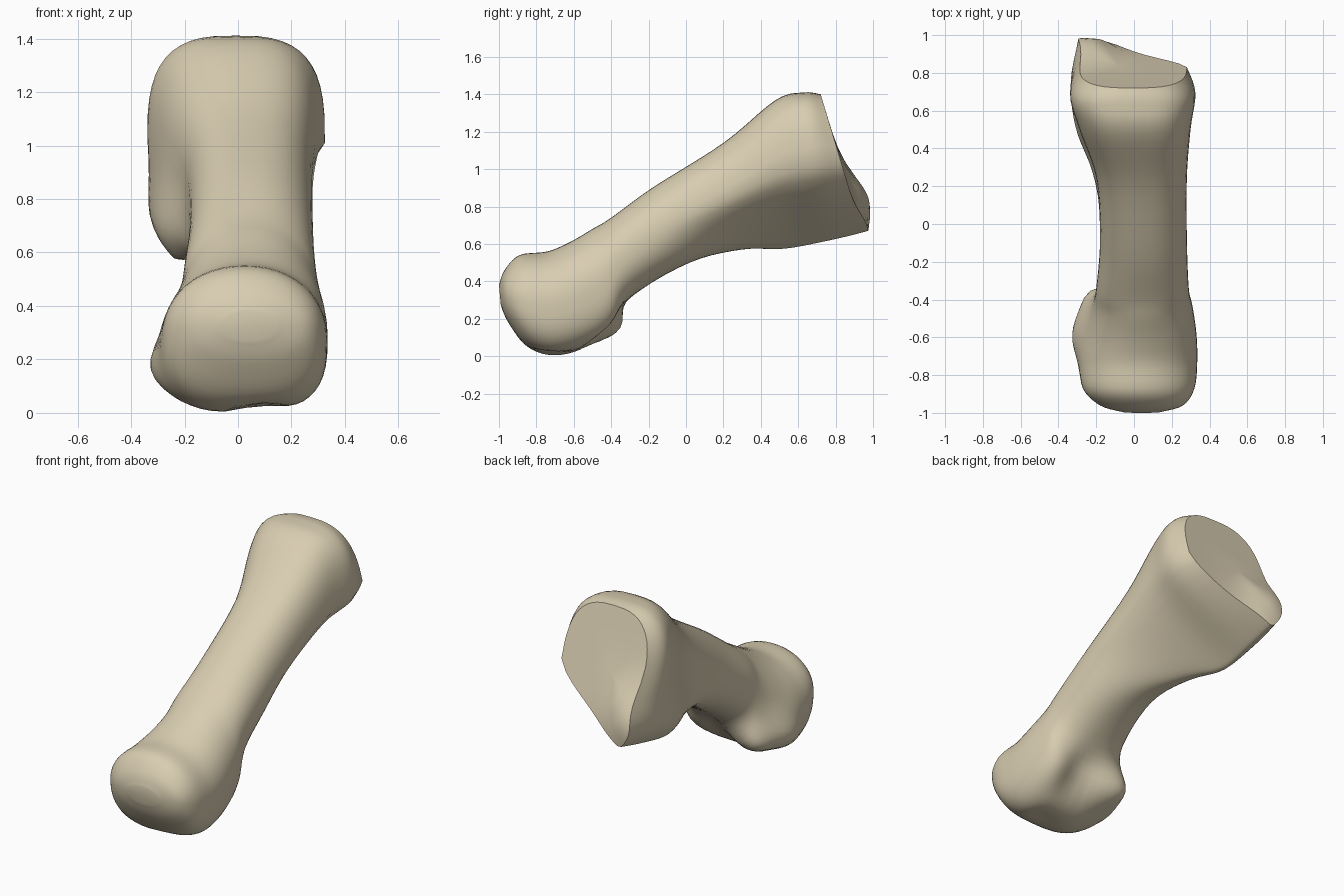
import bpy
import bmesh
import math
from mathutils import Vector

default_cube = bpy.data.objects.get("Cube")
if default_cube:
    bpy.data.objects.remove(default_cube, do_unlink=True)

SIDES = 48
STEPS = 5
KEEL_X = -0.26

# Sections from the rounded head to the wide base: top y, top z, bottom y,
# bottom z, min x, max x, keel amount, upper squareness, lower squareness
SECTIONS = [
    (-1.0, .38, -.99, .27, -.06, .14, 0, 1, .9),
    (-.97, .46, -.95, .18, -.18, .26, 0, 1, .85),
    (-.89, .54, -.85, .05, -.27, .32, 0, .95, .75),
    (-.74, .56, -.71, .0, -.28, .335, 0, .95, .7),
    (-.62, .61, -.53, .04, -.25, .33, 0, .95, .7),
    (-.50, .68, -.38, .12, -.22, .31, 0, .95, .75),
    (-.40, .74, -.28, .32, -.20, .29, 0, .9, .85),
    (-.18, .90, .02, .50, -.18, .28, .1, .9, .9),
    (.20, 1.14, .30, .57, -.20, .28, .6, .8, .9),
    (.48, 1.37, .53, .575, -.29, .30, 1, .7, .85),
    (.63, 1.41, .76, .62, -.34, .325, 1, .67, .85),
    (.72, 1.40, .94, .67, -.29, .28, 1, .7, .85),
]


def spline(a, b, c, d, t):
    """Smooth blend from b to c."""
    return b + .5 * t * (c - a + t * (2 * a - 5 * b + 4 * c - d + t * (3 * (b - c) + d - a)))


def power(value, exponent):
    return math.copysign(abs(value) ** exponent, value)


def section_points(section):
    """Rounded outline whose lower half draws in to a keel."""
    top_y, top_z, low_y, low_z, min_x, max_x, keel, upper, lower = section
    points = []
    for i in range(SIDES):
        angle = math.tau * i / SIDES
        across, up = math.cos(angle), math.sin(angle)
        square = upper if up > 0 else lower
        # The right flank is squarer where the keel grows
        boxy = square - .4 * keel if up < 0 and across < 0 else square
        u, v = power(across, boxy), power(up, square)
        x = (min_x + max_x) / 2 + u * (max_x - min_x) / 2
        drop = max(0, -v)
        x += (KEEL_X - x) * keel * .85 * drop ** 1.4
        x -= .055 * keel * max(0, -u) ** .5 * math.sin(math.pi * drop ** 2)
        blend = (1 - v) / 2
        points.append(Vector((x,
                              top_y + (low_y - top_y) * blend,
                              top_z + (low_z - top_z) * blend)))
    return points


def push(bm, centre, offset, radius):
    """Raise or sink a soft spot on the surface."""
    centre, offset = Vector(centre), Vector(offset)
    for vert in bm.verts:
        distance = (vert.co - centre).length / radius
        vert.co += offset * math.exp(-distance * distance)


# Smoothly interpolated sections
sections = []
last = len(SECTIONS) - 1
for i in range(last):
    controls = [SECTIONS[min(max(i + k, 0), last)] for k in (-1, 0, 1, 2)]
    for step in range(STEPS):
        sections.append([spline(*values, step / STEPS) for values in zip(*controls)])
sections.append(SECTIONS[last])
outlines = [section_points(s) for s in sections]

# Nearly flat joint face at the base
rim = outlines[-1]
middle = sum(rim, Vector()) / SIDES
for scale in (.94, .7, .4):
    outlines.append([middle + (p - middle) * scale for p in rim])

# Skin the outlines
bm = bmesh.new()
rings = [[bm.verts.new(p) for p in outline] for outline in outlines]
for near, far in zip(rings, rings[1:]):
    for i in range(SIDES):
        j = (i + 1) % SIDES
        bm.faces.new((near[i], near[j], far[j], far[i]))
for ring in (rings[0], rings[-1]):
    centre = sum((v.co for v in ring), Vector()) / SIDES
    tip = bm.verts.new(centre)
    for i in range(SIDES):
        bm.faces.new((ring[i], ring[(i + 1) % SIDES], tip))

# Side knob, rear knuckle and underside grooves of the head
push(bm, (-.25, -.55, .15), (-.09, 0, 0), .16)
push(bm, (-.20, -.42, .18), (-.03, .05, -.02), .11)
push(bm, (.09, -.72, .01), (0, 0, .035), .09)
push(bm, (.07, -.42, .15), (0, -.06, .07), .13)
# Projecting rear corner of the base
push(bm, (-.26, .90, .84), (.02, .09, 0), .18)

bmesh.ops.recalc_face_normals(bm, faces=bm.faces[:])
mesh = bpy.data.meshes.new("bone")
bm.to_mesh(mesh)
bm.free()
bone = bpy.data.objects.new("bone", mesh)
bpy.context.collection.objects.link(bone)

# Bone colour
material = bpy.data.materials.new("warm_bone")
material.use_nodes = True
colour = (.69, .61, .44, 1)
material.diffuse_color = colour
material.node_tree.nodes["Principled BSDF"].inputs["Base Color"].default_value = colour
mesh.materials.append(material)

bpy.ops.object.select_all(action="DESELECT")
bone.select_set(True)
bpy.context.view_layer.objects.active = bone
bpy.ops.object.shade_smooth_by_angle(angle=math.radians(50))
